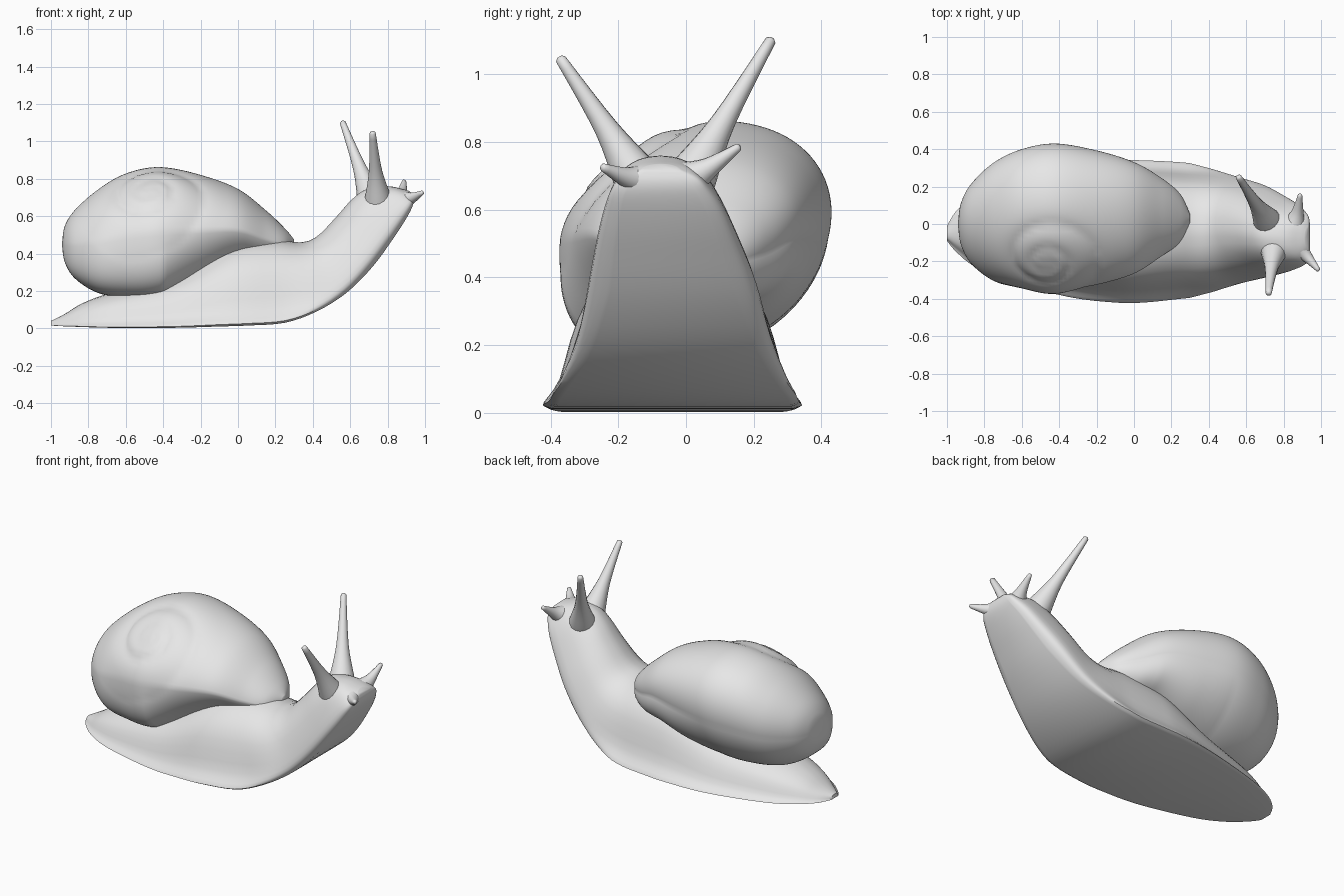
import bpy, bmesh, math
from mathutils import Vector

if "Cube" in bpy.data.objects:
    bpy.data.objects.remove(bpy.data.objects["Cube"], do_unlink=True)

grey = bpy.data.materials.new("plain grey")
grey.use_nodes = True
grey.diffuse_color = (0.8, 0.8, 0.8, 1)
grey.node_tree.nodes["Principled BSDF"].inputs["Base Color"].default_value = (0.8, 0.8, 0.8, 1)


def ramp(x, low, high):
    return min(1, max(0, (x - low) / (high - low)))


def spline(stations, steps):
    """Smooth rows of numbers through the given stations."""
    rows, last = [], len(stations) - 1
    for i in range(last):
        a, b = stations[max(i - 1, 0)], stations[i]
        c, d = stations[i + 1], stations[min(i + 2, last)]
        for s in range(steps):
            t = s / steps
            rows.append([q + 0.5 * t * (r - p + t * (2*p - 5*q + 4*r - e + t * (3*(q - r) + e - p)))
                         for p, q, r, e in zip(a, b, c, d)])
    rows.append(list(stations[-1]))
    return rows


def loft(name, rings, shape=None, angle=45):
    """Skin closed rings of points and cap both ends."""
    bm = bmesh.new()
    loops = [[bm.verts.new(p) for p in ring] for ring in rings]
    n = len(loops[0])
    for a, b in zip(loops, loops[1:]):
        for i in range(n):
            j = (i + 1) % n
            bm.faces.new((a[i], a[j], b[j], b[i]))
    bm.faces.new(loops[0][::-1])
    bm.faces.new(loops[-1])
    bmesh.ops.recalc_face_normals(bm, faces=bm.faces)
    bm.normal_update()
    if shape:
        shape(bm)
    mesh = bpy.data.meshes.new(name)
    bm.to_mesh(mesh)
    bm.free()
    mesh.materials.append(grey)
    ob = bpy.data.objects.new(name, mesh)
    bpy.context.collection.objects.link(ob)
    bpy.ops.object.select_all(action='DESELECT')
    ob.select_set(True)
    bpy.context.view_layer.objects.active = ob
    bpy.ops.object.shade_smooth_by_angle(angle=math.radians(angle))


# Body: sole x, sole z, back x, back z, centre y, half width
body = [
    (-1, .015, -1, .04, -.05, .04), (-.95, .012, -.93, .075, -.04, .11),
    (-.85, .008, -.83, .135, -.04, .19), (-.68, .003, -.68, .19, -.04, .265),
    (-.35, .003, -.35, .28, -.04, .35), (-.1, .01, -.1, .42, -.04, .38),
    (.05, .015, .04, .465, -.04, .38),
    (.25, .03, .2, .475, -.035, .365), (.42, .09, .33, .46, -.035, .345),
    (.58, .19, .42, .49, -.035, .305), (.72, .33, .52, .59, -.04, .265),
    (.83, .48, .61, .69, -.055, .22), (.895, .58, .69, .745, -.065, .185),
    (.93, .645, .8, .76, -.075, .15), (.94, .685, .88, .745, -.075, .115),
    (.935, .715, .915, .735, -.075, .06)]
# Half cross-section: height share, width share on the foot, width share on the neck
side = spline([(0, .93, .7), (.025, 1, .8), (.08, .96, .91), (.2, .87, .94), (.45, .79, .84),
               (.7, .67, .69), (.88, .46, .47), (.97, .23, .24), (1, 0, 0)], 2)
section = side + [(h, -foot, -neck) for h, foot, neck in side[-2::-1]]
rings = []
for x0, z0, x1, z1, yc, half in spline(body, 4):
    k = ramp(x0, .3, .75)
    rings.append([(x0 + (x1 - x0) * h, yc + half * (foot + (neck - foot) * k), z0 + (z1 - z0) * h)
                  for h, foot, neck in section])
loft("body", rings, angle=40)


# Spiral seam pressed into the spire side of the shell
def press_spiral(bm):
    apex = Vector((-.47, -.22, .75))
    axis = Vector((-.05, -.65, .75)).normalized()
    across = Vector((1, 0, 0))
    across = (across - axis * across.dot(axis)).normalized()
    up = axis.cross(across)
    moves = []
    for v in bm.verts:
        d = v.co - apex
        if v.normal.dot(axis) < 0.1:
            continue
        a, b = d.dot(across), d.dot(up)
        r = max(math.hypot(a, b), .02)
        turn = math.log(r / .28) / math.log(2.4) + math.atan2(b, a) / math.tau
        fade = 1 - ramp(r, .25, .4)
        bulge = abs(math.sin(math.pi * turn)) ** .6 - .7
        moves.append((v, v.normal * bulge * fade * min(.016, r * .11)))
    for v, move in moves:
        v.co += move


# Shell: x, centre y, centre z, half width, half height
shell = [
    (-.94, 0, .45, .015, .015), (-.925, 0, .45, .11, .1), (-.87, 0, .45, .21, .185),
    (-.75, .01, .465, .31, .275), (-.6, .025, .495, .365, .33), (-.42, .025, .515, .395, .345),
    (-.2, .03, .525, .355, .295), (0, .03, .525, .295, .22), (.15, .035, .475, .205, .155),
    (.25, .03, .45, .125, .085), (.3, .03, .455, .02, .02)]
rings = []
for x, yc, zc, ry, rz in spline(shell, 10):
    ring = []
    front = ramp(x, -.4, .05)
    fullness = .55 + front          # full under the spire, tucked in near the opening
    for i in range(96):
        t = math.tau * i / 96
        c, dz = math.cos(t), rz * math.sin(t)
        if c < 0 and dz < 0:
            c = -abs(c) ** fullness
        lean = .26 if dz > 0 else .14 - .4 * front
        ring.append((x, yc + ry * c + lean * dz, zc + dz))
    rings.append(ring)
loft("shell", rings, press_spiral, 60)


# Feelers: tapering tubes that flare out of the head
def feeler(name, base, middle, tip, radii):
    path = spline([(*base, radii[0]), (*[b * .7 + m * .3 for b, m in zip(base, middle)], radii[1]),
                   (*middle, radii[2]), (*tip, radii[3])], 5)
    end = Vector(tip) + (Vector(tip) - Vector(middle)).normalized() * radii[3] * .5
    path.append((*end, radii[3] * .5))
    aim = (Vector(tip) - Vector(base)).normalized()
    u = aim.orthogonal().normalized()
    v = aim.cross(u)
    loft(name, [[Vector(p[:3]) + (u * math.cos(math.tau * i / 16) + v * math.sin(math.tau * i / 16)) * p[3]
                 for i in range(16)] for p in path], angle=60)


long_radii = (.085, .074, .036, .016)
short_radii = (.066, .058, .031, .012)
feeler("right_eye_stalk", (.755, -.1, .62), (.735, -.235, .84), (.72, -.37, 1.045), long_radii)
feeler("left_eye_stalk", (.735, -.02, .63), (.65, .11, .86), (.56, .25, 1.1), long_radii)
feeler("right_mouth_feeler", (.84, -.09, .685), (.925, -.175, .695), (.985, -.245, .725), short_radii)
feeler("left_mouth_feeler", (.85, -.02, .675), (.876, .07, .725), (.888, .155, .785), short_radii)
